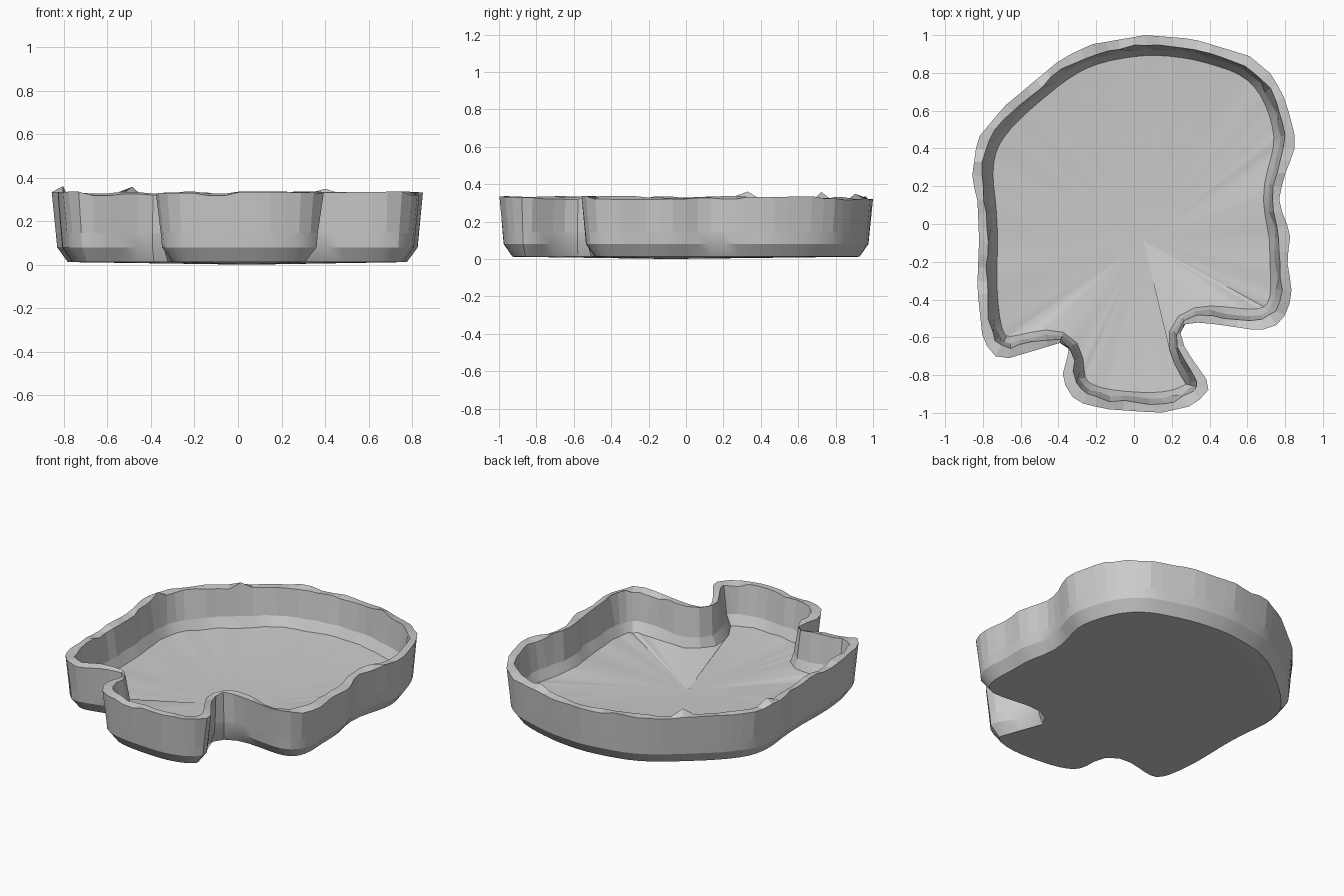
import bpy, bmesh, math, random
from mathutils import Vector

if "Cube" in bpy.data.objects:
    bpy.data.objects.remove(bpy.data.objects["Cube"])

random.seed(4)

# Outer rim outline, clockwise from the back
OUTLINE = [(0.06, 1.0), (0.31, 0.98), (0.61, 0.89), (0.73, 0.79), (0.80, 0.66), (0.85, 0.48),
           (0.85, 0.39), (0.79, 0.24), (0.765, 0.11), (0.83, -0.05), (0.81, -0.19), (0.835, -0.34),
           (0.82, -0.45), (0.77, -0.53), (0.665, -0.565), (0.43, -0.53), (0.31, -0.52),
           (0.235, -0.54), (0.27, -0.66), (0.41, -0.86), (0.32, -0.96), (0.14, -1.0),
           (-0.15, -0.98), (-0.31, -0.94), (-0.385, -0.82), (-0.34, -0.66), (-0.36, -0.62),
           (-0.66, -0.71), (-0.735, -0.70), (-0.80, -0.62), (-0.83, -0.34), (-0.82, -0.08),
           (-0.83, 0.15), (-0.86, 0.23), (-0.83, 0.45), (-0.69, 0.62), (-0.39, 0.87), (-0.23, 0.95)]
N = 96


def resample(pts, n):
    """Even spacing along a closed polyline."""
    pts = [Vector(p) for p in pts]
    segs = [(a, b, (b - a).length) for a, b in zip(pts, pts[1:] + pts[:1])]
    step = sum(s[2] for s in segs) / n
    out, travelled, i = [], 0.0, 0
    for k in range(n):
        d = k * step
        while i < len(segs) - 1 and d > travelled + segs[i][2]:
            travelled += segs[i][2]
            i += 1
        a, b, length = segs[i]
        out.append(a.lerp(b, (d - travelled) / length))
    return out


def relax(pts, amount):
    return [p * (1 - amount) + (pts[i - 1] + pts[(i + 1) % len(pts)]) * amount / 2
            for i, p in enumerate(pts)]


def inset(pts, dist):
    """Move the clockwise outline inwards in small, slightly relaxed steps."""
    steps = max(1, math.ceil(dist / 0.02))
    for _ in range(steps):
        moved = []
        for i, p in enumerate(pts):
            t = (pts[(i + 1) % len(pts)] - pts[i - 1]).normalized()
            moved.append(p + Vector((t.y, -t.x)) * dist / steps)
        pts = relax(moved, 0.25)
    return pts


rim = resample(OUTLINE, N)
base = relax(rim, 0.3)

# Cross-section from bottom edge, up the outside, over the rim, down to the floor
PROFILE = [(0.065, 0.012), (0.020, 0.08), (0.014, 0.145), (0.0, 0.325),
           (0.045, 0.325), (0.070, 0.15), (0.100, 0.09)]
OUTER_RIM, INNER_RIM, INNER_WALL, FLOOR_EDGE = 3, 4, 5, 6
SPIKES = [(-0.45, 0.72, 0.04), (0.40, 0.89, 0.02), (-0.76, 0.34, 0.03)]

bm = bmesh.new()
rings = []
for k, (d, z) in enumerate(PROFILE):
    pts = rim if k == OUTER_RIM else inset(base, d)
    ring = []
    wave = 0.0
    for i, p in enumerate(pts):
        x, y, h = p.x, p.y, z
        # Uneven rim height and chipped inner wall
        if k in (OUTER_RIM, INNER_RIM):
            if i % 2 == 0:
                wave = random.uniform(-0.01, 0.012)
            h += wave
        if k in (INNER_RIM, INNER_WALL):
            x += random.uniform(-0.008, 0.008)
            y += random.uniform(-0.008, 0.008)
        if k == FLOOR_EDGE:
            h += random.uniform(-0.005, 0.005)
        ring.append(bm.verts.new((x, y, h)))
    if k == INNER_RIM:
        for sx, sy, up in SPIKES:
            v = min(ring, key=lambda q: (q.co.x - sx) ** 2 + (q.co.y - sy) ** 2)
            v.co.z += up
    rings.append(ring)

# Walls between rings: smooth lower band, flat panels above
for k, (a, b) in enumerate(zip(rings, rings[1:])):
    for i in range(N):
        j = (i + 1) % N
        bm.faces.new((a[i], a[j], b[j], b[i])).smooth = k in (0, 1, 5)

# Fan-shaped underside and shallow dished floor
for ring, z in ((rings[0], 0.0), (rings[-1], 0.022)):
    hub = bm.verts.new((0.05, -0.09, z))
    for i in range(N):
        bm.faces.new((ring[i], ring[(i + 1) % N], hub)).smooth = True

bmesh.ops.recalc_face_normals(bm, faces=bm.faces)
# Keep distinct edges crisp
for e in bm.edges:
    if len(e.link_faces) == 2 and e.calc_face_angle(0) > math.radians(25):
        e.smooth = False

mesh = bpy.data.meshes.new("leaf_tray")
bm.to_mesh(mesh)
bm.free()
tray = bpy.data.objects.new("leaf_tray", mesh)
bpy.context.collection.objects.link(tray)
